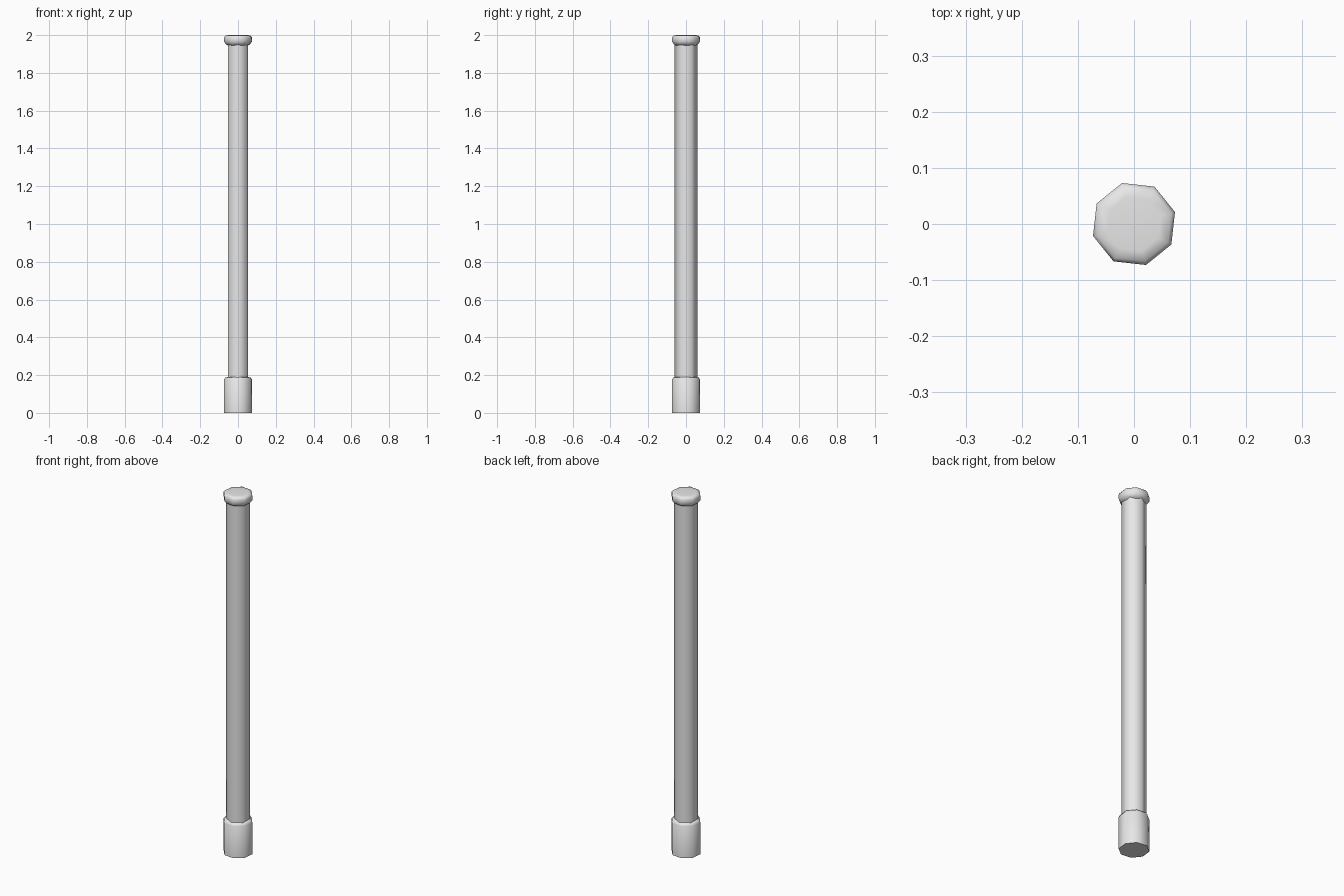
import bpy
import bmesh
from math import cos, sin, pi, radians

cube = bpy.data.objects.get("Cube")
if cube:
    bpy.data.objects.remove(cube)

grey = bpy.data.materials.new("light grey")
grey.use_nodes = True
grey.diffuse_color = (0.8, 0.8, 0.8, 1)
grey.node_tree.nodes["Principled BSDF"].inputs["Base Color"].default_value = (0.8, 0.8, 0.8, 1)


def lathe(name, profile, sides, turn):
    """Closed prism-like solid: rings of (radius, height), listed bottom to top."""
    bm = bmesh.new()
    rings = []
    for r, z in profile:
        angles = [turn + 2 * pi * i / sides for i in range(sides)]
        rings.append([bm.verts.new((r * cos(a), r * sin(a), z)) for a in angles])
    for low, high in zip(rings, rings[1:]):
        for i in range(sides):
            j = (i + 1) % sides
            bm.faces.new((low[i], low[j], high[j], high[i]))
    bm.faces.new(rings[0][::-1])
    bm.faces.new(rings[-1])
    mesh = bpy.data.meshes.new(name)
    bm.to_mesh(mesh)
    bm.free()
    mesh.materials.append(grey)
    obj = bpy.data.objects.new(name, mesh)
    bpy.context.collection.objects.link(obj)
    bpy.ops.object.select_all(action="DESELECT")
    obj.select_set(True)
    bpy.context.view_layer.objects.active = obj
    bpy.ops.object.shade_smooth_by_angle(angle=radians(62))
    return obj


TURN = radians(16.2)

# Eight-sided foot with a bevelled shoulder
lathe("base_sleeve", [(0.076, 0), (0.076, 0.178), (0.069, 0.188), (0.045, 0.19)], 8, TURN)

# Six-sided shaft running into both end pieces
lathe("shaft", [(0.061, 0.1), (0.061, 1.975)], 6, pi / 2)

# Eight-sided cap with a rounded rim and a tapered underside
lathe("end_cap", [(0.045, 1.94), (0.066, 1.95), (0.076, 1.964),
                  (0.076, 1.989), (0.069, 1.998), (0.05, 2.0)], 8, TURN)
